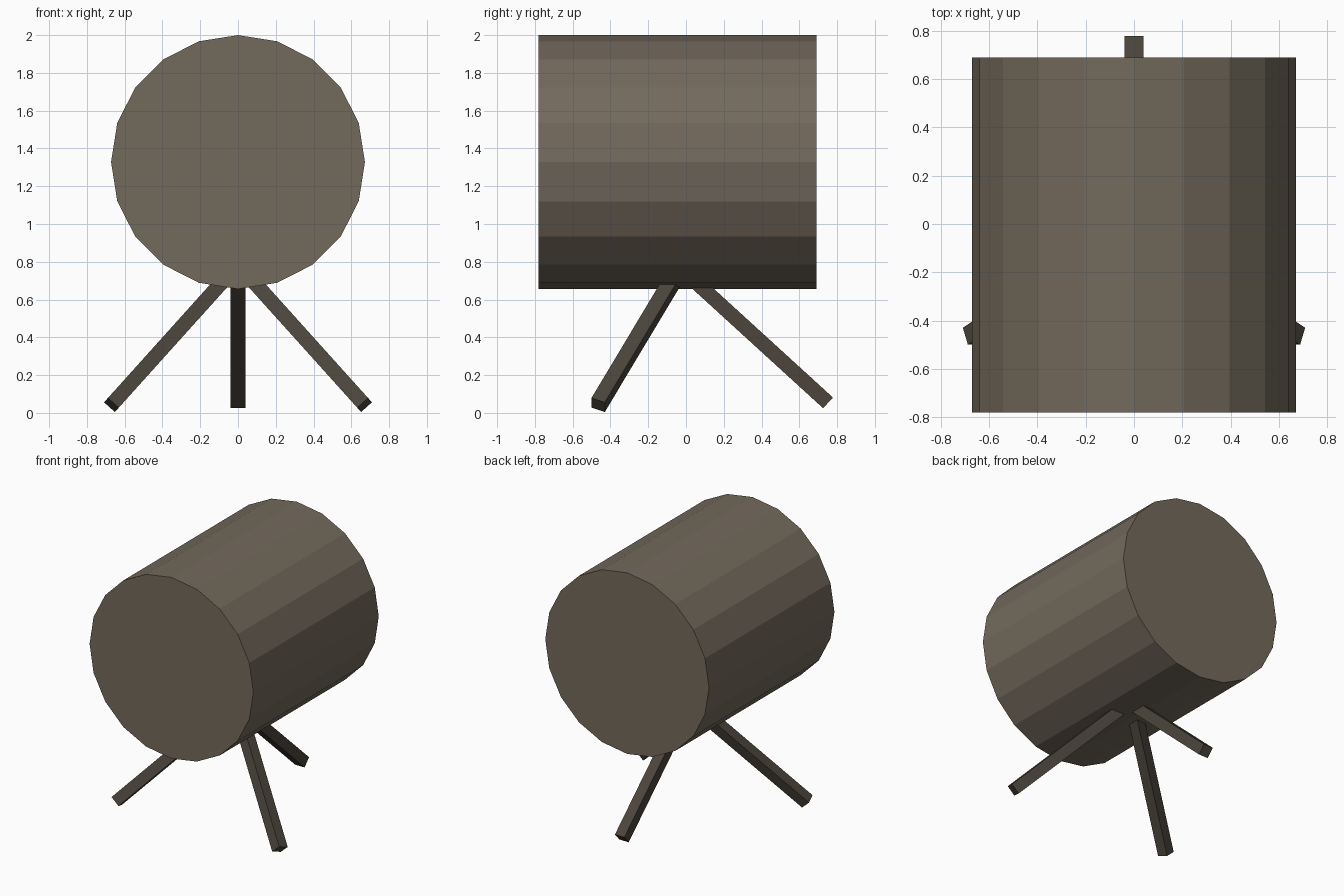
import bpy
from math import radians
from mathutils import Euler, Vector

cube = bpy.data.objects.get("Cube")
if cube:
    bpy.data.objects.remove(cube, do_unlink=True)


def make_material(name, rgb):
    mat = bpy.data.materials.new(name)
    mat.use_nodes = True
    color = (*rgb, 1.0)
    mat.diffuse_color = color
    bsdf = next(n for n in mat.node_tree.nodes if n.type == 'BSDF_PRINCIPLED')
    bsdf.inputs["Base Color"].default_value = color
    return mat


body_brown = make_material("body brown", (0.17, 0.142, 0.106))
leg_brown = make_material("dark leg brown", (0.072, 0.06, 0.045))

# Drum lying along y, with one corner of its outline straight up
RADIUS, FRONT, BACK = 0.672, -0.78, 0.69
bpy.ops.mesh.primitive_cylinder_add(
    vertices=20, radius=RADIUS, depth=BACK - FRONT,
    location=(0, (FRONT + BACK) / 2, 2 - RADIUS), rotation=(radians(90), 0, 0))
drum = bpy.context.object
drum.name = "drum_body"
drum.data.materials.append(body_brown)


# Square legs, placed by the middle of the foot and running up into the drum
def add_leg(name, foot, tilt_x, tilt_y, width=0.077, length=1.0):
    turn = Euler((radians(tilt_x), radians(tilt_y), 0))
    axis = turn.to_matrix() @ Vector((0, 0, 1))
    bpy.ops.mesh.primitive_cube_add(
        size=1, location=Vector(foot) + axis * length / 2, rotation=turn)
    leg = bpy.context.object
    leg.name = name
    leg.scale = (width, width, length)
    leg.data.materials.append(leg_brown)


for side, label in ((1, "left"), (-1, "right")):
    add_leg(f"front_{label}_leg", (side * 0.67, -0.465, 0.042), -24, side * -42)
add_leg("back_leg", (0, 0.752, 0.053), 47.6, 0)
